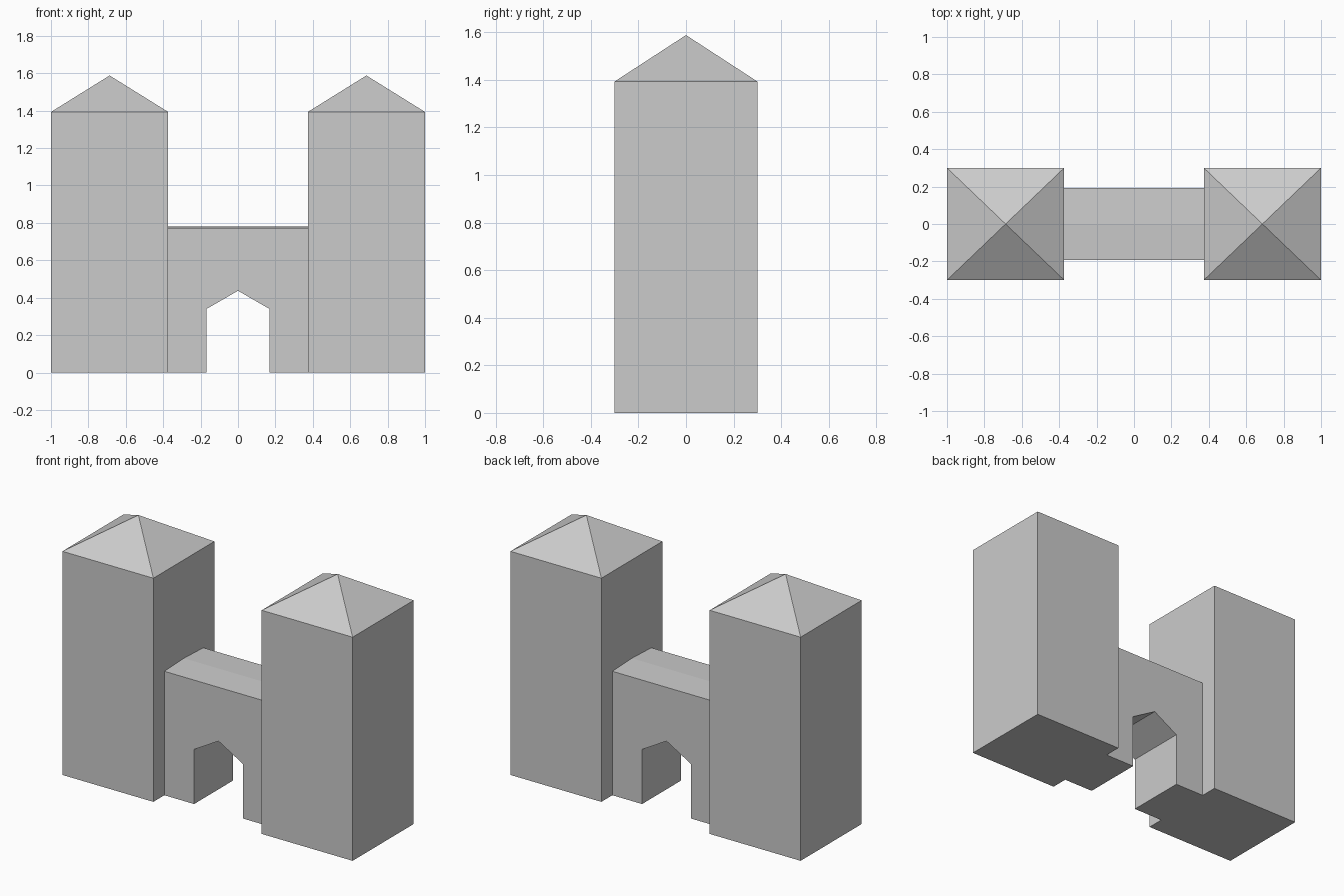
import bpy
import bmesh

cube = bpy.data.objects.get("Cube")
if cube:
    bpy.data.objects.remove(cube, do_unlink=True)

GREY = (0.6, 0.6, 0.6, 1.0)
stone = bpy.data.materials.new("grey_stone")
stone.use_nodes = True
stone.diffuse_color = GREY
stone.node_tree.nodes["Principled BSDF"].inputs["Base Color"].default_value = GREY


def finish(name, bm):
    """Turn a bmesh into a flat-shaded stone object."""
    bmesh.ops.recalc_face_normals(bm, faces=bm.faces[:])
    mesh = bpy.data.meshes.new(name)
    bm.to_mesh(mesh)
    bm.free()
    mesh.materials.append(stone)
    obj = bpy.data.objects.new(name, mesh)
    bpy.context.collection.objects.link(obj)
    return obj


def loft(name, rings, apex=None):
    """Join rings of points with quads, close the start, and cap or point the end."""
    bm = bmesh.new()
    loops = [[bm.verts.new(p) for p in ring] for ring in rings]
    count = len(loops[0])
    for a, b in zip(loops, loops[1:]):
        for i in range(count):
            j = (i + 1) % count
            bm.faces.new((a[i], a[j], b[j], b[i]))
    bm.faces.new(loops[0])
    end = loops[-1]
    if apex is None:
        bm.faces.new(end)
    else:
        tip = bm.verts.new(apex)
        for i in range(count):
            bm.faces.new((end[i], end[(i + 1) % count], tip))
    return finish(name, bm)


# Square towers with pyramid roofs
INNER, OUTER, DEPTH, EAVES, PEAK = 0.373, 1.0, 0.3, 1.393, 1.588


def tower(name, side):
    corners = [(side * INNER, -DEPTH), (side * OUTER, -DEPTH),
               (side * OUTER, DEPTH), (side * INNER, DEPTH)]
    rings = [[(x, y, z) for x, y in corners] for z in (0, EAVES)]
    loft(name, rings, apex=(side * (INNER + OUTER) / 2, 0, PEAK))


tower("left_tower", 1)
tower("right_tower", -1)

# Gate wall with a pointed archway and a very shallow ridge along the top
WALL, RIDGE_RISE, ARCH = 0.772, 0.008, 0.168
half = [(ARCH, 0.34), (ARCH, 0), (INNER, 0), (INNER, WALL)]
outline = [(0, 0.437)] + half + [(-x, z) for x, z in reversed(half)]
rings = []
for y, rise in ((-0.192, 0), (0, RIDGE_RISE), (0.192, 0)):
    rings.append([(x, y, z + (rise if z == WALL else 0)) for x, z in outline])
loft("gate_wall", rings)
